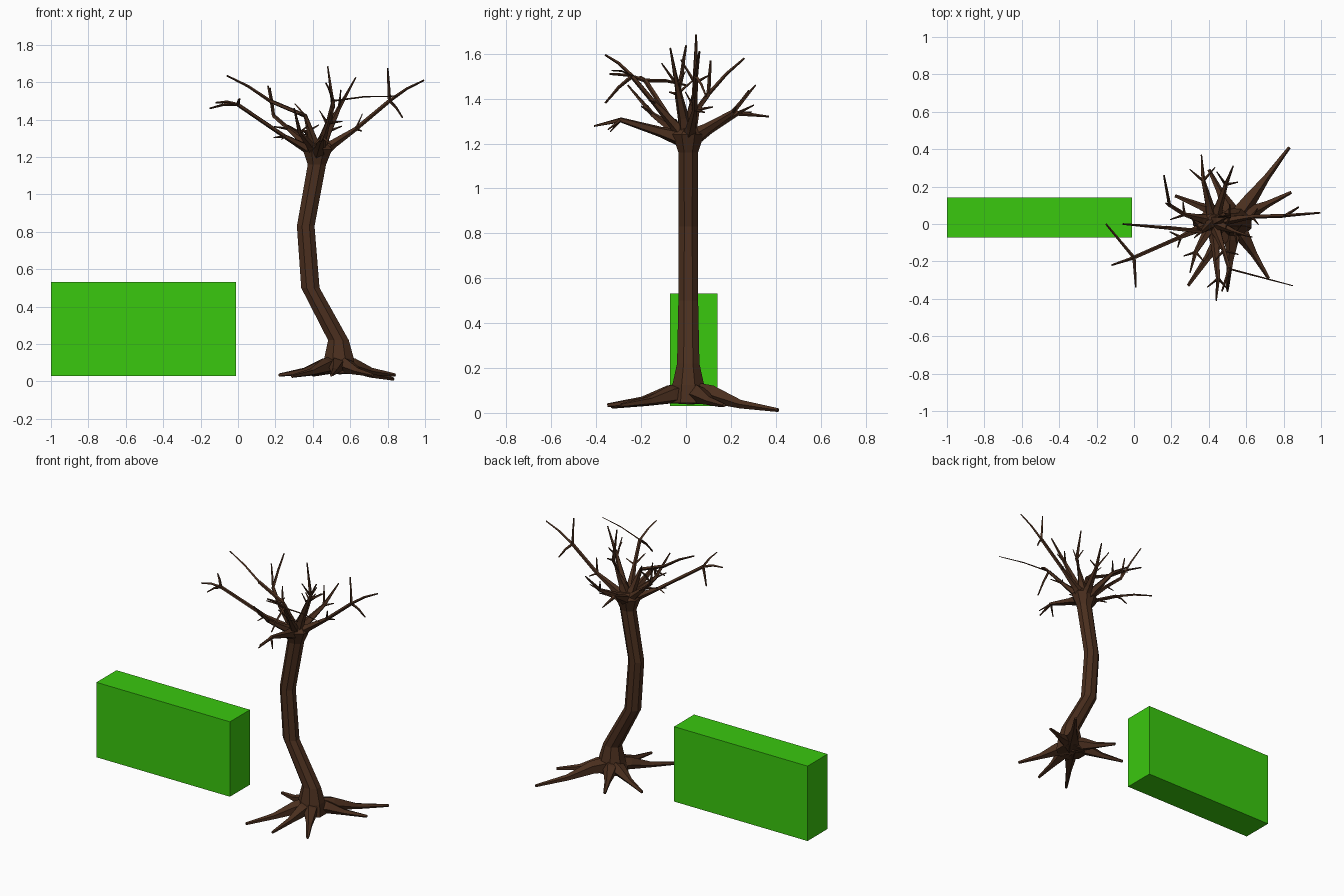
import bpy, bmesh, math, random
from mathutils import Vector

if "Cube" in bpy.data.objects:
    bpy.data.objects.remove(bpy.data.objects["Cube"])

random.seed(4)


def material(name, rgb):
    m = bpy.data.materials.new(name)
    m.diffuse_color = (*rgb, 1)
    m.use_nodes = True
    m.node_tree.nodes["Principled BSDF"].inputs["Base Color"].default_value = m.diffuse_color
    return m


BARK = material("dark bark", (0.069, 0.028, 0.013))
GREEN = material("bright green", (0.042, 0.58, 0.0045))


def finish(bm, name, mat):
    bmesh.ops.recalc_face_normals(bm, faces=bm.faces)
    me = bpy.data.meshes.new(name)
    bm.to_mesh(me)
    bm.free()
    me.materials.append(mat)
    ob = bpy.data.objects.new(name, me)
    bpy.context.collection.objects.link(ob)


def skin(bm, rings):
    """Join successive vertex rings and cap both ends."""
    n = len(rings[0])
    vs = [[bm.verts.new(p) for p in ring] for ring in rings]
    for a, b in zip(vs, vs[1:]):
        for i in range(n):
            bm.faces.new((a[i], a[(i + 1) % n], b[(i + 1) % n], b[i]))
    bm.faces.new(vs[0])
    bm.faces.new(vs[-1])


def tube(bm, pts, radii, sides=5):
    """Tapered limb along points."""
    rings = []
    for i, (p, r) in enumerate(zip(pts, radii)):
        d = (pts[min(i + 1, len(pts) - 1)] - pts[max(i - 1, 0)]).normalized()
        u = d.cross(Vector((0, 0, 1)) if abs(d.z) < 0.95 else Vector((0, 1, 0))).normalized()
        v = d.cross(u)
        rings.append([p + r * (u * math.cos(math.tau * k / sides) + v * math.sin(math.tau * k / sides))
                      for k in range(sides)])
    skin(bm, rings)


# Green block: bevelled rim at top and bottom
bm = bmesh.new()
bmesh.ops.create_cube(bm, size=1)
for v in bm.verts:
    v.co = Vector((-0.505 + v.co.x * 0.99, 0.035 + v.co.y * 0.212, 0.281 + v.co.z * 0.502))
for f in [f for f in bm.faces if abs(f.normal.z) > 0.9]:
    up = f.normal.z
    old = list(f.verts)
    rim = bmesh.ops.inset_region(bm, faces=[f], thickness=0.01)
    for v in f.verts:
        v.co.x += -0.018 if v.co.x > -0.5 else 0.018
    for v in old:
        if v.is_valid and v not in f.verts:
            v.co.z -= 0.027 * up
finish(bm, "green_block", GREEN)

# Trunk: octagons (z, x, half width)
bm = bmesh.new()
TRUNK = [(0.045, 0.535, 0.10), (0.125, 0.54, 0.085), (0.22, 0.537, 0.06), (0.50, 0.387, 0.053),
         (0.83, 0.362, 0.051), (1.16, 0.422, 0.053), (1.24, 0.425, 0.085), (1.275, 0.43, 0.045)]
skin(bm, [[(x + r * math.cos(math.tau * (k + .5) / 8), 0.01 + 0.9 * r * math.sin(math.tau * (k + .5) / 8), z)
           for k in range(8)] for z, x, r in TRUNK])
finish(bm, "trunk", BARK)

# Roots: spread from the trunk foot to each tip, longer ones sink lower
bm = bmesh.new()
FOOT = Vector((0.535, 0.02, 0.09))
for x, y in ((0.83, 0.41), (0.84, 0.17), (0.72, -0.29), (0.50, -0.35), (0.29, -0.33), (0.22, 0.15), (0.40, 0.29)):
    reach = (Vector((x, y)) - FOOT.xy).length
    tip = Vector((x, y, 0.034 - 0.24 * max(0, reach - 0.4)))
    near, mid = FOOT.lerp(tip, 0.27), FOOT.lerp(tip, 0.58)
    near.z, mid.z = 0.082, 0.7 * tip.z + 0.03
    tube(bm, [FOOT, near, mid, tip], (0.055, 0.042, 0.02, 0.009))
finish(bm, "roots", BARK)

# Main limbs: elbow and end; the flare and the taper follow a rule
CROWN = Vector((0.425, 0.01, 1.215))
LIMBS = [
    ((0.25, -0.07, 1.31), (0.0, -0.18, 1.48)), ((0.36, -0.04, 1.42), (0.17, -0.02, 1.50)),
    ((0.27, 0.05, 1.35), (0.19, 0.10, 1.42)), ((0.63, 0.04, 1.35), (0.81, 0.045, 1.50)),
    ((0.51, 0.04, 1.47), (0.48, 0.045, 1.685)), ((0.54, -0.04, 1.46), (0.63, -0.07, 1.625)),
    ((0.48, -0.14, 1.38), (0.51, -0.24, 1.50)), ((0.45, -0.29, 1.305), (0.44, -0.41, 1.278)),
    ((0.49, 0.21, 1.34), (0.53, 0.31, 1.46)), ((0.37, 0.23, 1.335), (0.36, 0.37, 1.32)),
    ((0.33, -0.15, 1.33), (0.30, -0.26, 1.46)),
]
# Ends that fork, with the tips of their twigs
FORKS = {
    0: ((-0.15, 0.0, 1.46), (-0.12, -0.22, 1.49), (0.01, -0.34, 1.51)),
    1: ((-0.06, 0.0, 1.635),),
    2: ((0.16, 0.26, 1.58), (0.17, 0.11, 1.57)),
    3: ((0.80, 0.045, 1.675), (0.995, 0.06, 1.61), (0.88, 0.09, 1.41)),
    6: ((0.47, -0.36, 1.595), (0.85, -0.33, 1.525), (0.50, -0.36, 1.38)),
}
limbs, twigs = bmesh.new(), bmesh.new()
for i, (elbow, end) in enumerate(LIMBS):
    elbow, end = Vector(elbow), Vector(end)
    flare = CROWN.lerp(elbow, 0.42)
    tube(limbs, [CROWN, flare, elbow, end], (0.045, 0.024, 0.012, 0.011 if i in FORKS else 0.004))
    for tip in FORKS.get(i, ()):
        tip = Vector(tip)
        reach = (tip - end).length
        thick = 0.005 if reach > 0.3 else 0.009
        tube(twigs, [end, end.lerp(tip, 0.5) + Vector((0, 0, 0.01 - 0.04 * (reach < 0.2) * (tip.x > 0.9))), tip],
             (thick, thick * 0.8, thick * 0.5), 4)
    # Short side twigs growing outwards from the elbow
    for side in (-1, 1):
        out = (end - elbow).normalized()
        across = out.cross(Vector((0, 0, 1))).normalized() * side
        tip = elbow + (out * 0.6 + across * 0.6) * random.uniform(0.06, 0.12)
        tip.z += random.uniform(-0.05, 0.06)
        tube(twigs, [elbow, tip], (0.008, 0.003), 4)
finish(limbs, "limbs", BARK)
finish(twigs, "twigs", BARK)
